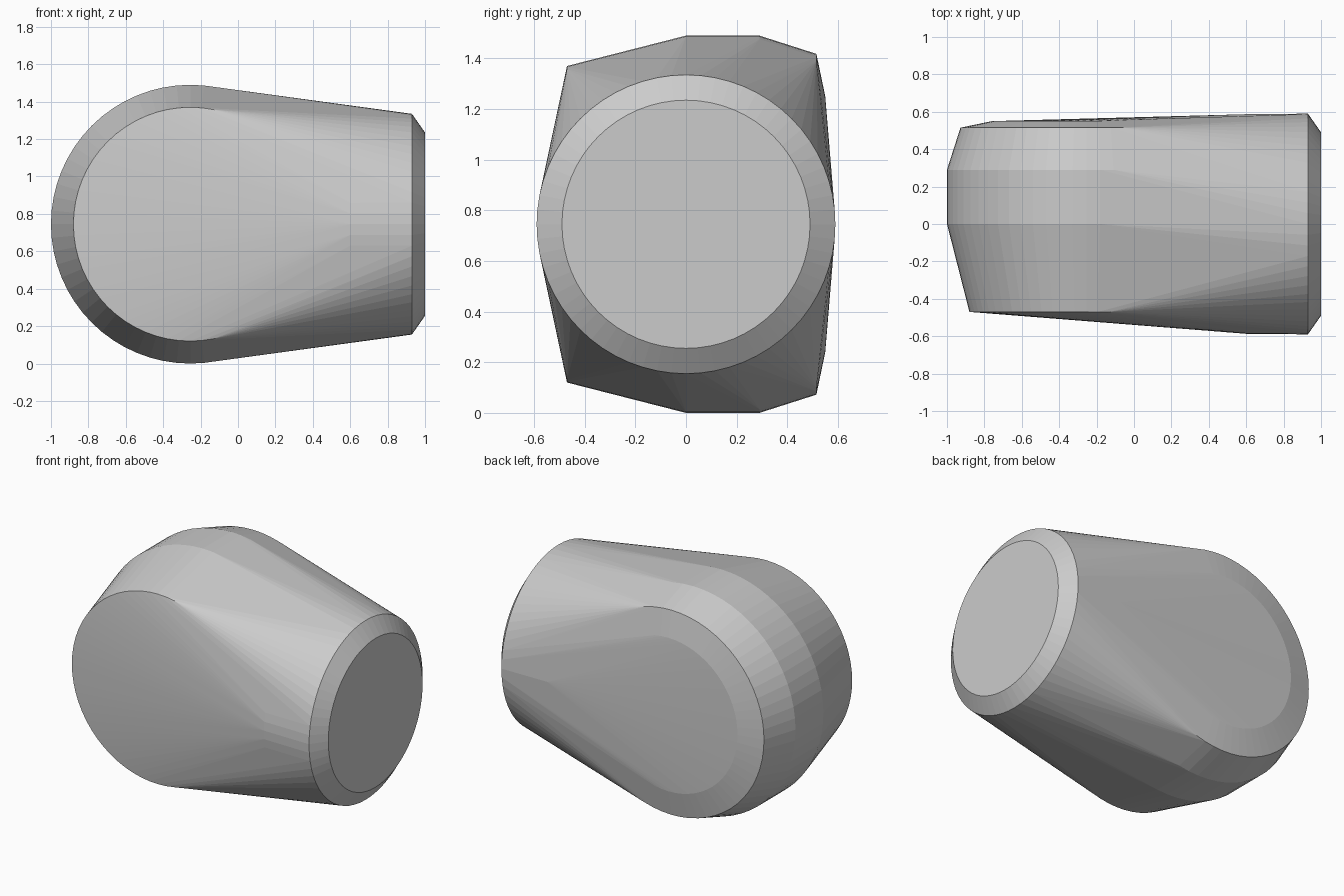
import bpy, bmesh
from math import sin, cos, tau

if "Cube" in bpy.data.objects:
    bpy.data.objects.remove(bpy.data.objects["Cube"])

SEG = 64
ZC = 0.745   # height of the shared centre line
XC = -0.255  # centre of the rounded end

bm = bmesh.new()


def ring(axis, offset, radius):
    """Circle of points facing along x or y."""
    for i in range(SEG):
        a = tau * i / SEG
        u, z = radius * cos(a), ZC + radius * sin(a)
        bm.verts.new((offset, u, z) if axis == 'x' else (XC + u, offset, z))


# Rounded end: stacked discs across the width
for y, r in ((-0.47, 0.625), (0, 0.745), (0.29, 0.745), (0.515, 0.673), (0.55, 0.505)):
    ring('y', y, r)

# Round neck with a bevelled end
for x, r in ((0.6, 0.587), (0.93, 0.59), (1.0, 0.49)):
    ring('x', x, r)

# Wrap both in one convex skin
res = bmesh.ops.convex_hull(bm, input=bm.verts[:])
inner = {g for g in res['geom_interior'] + res['geom_unused'] if isinstance(g, bmesh.types.BMVert)}
bmesh.ops.delete(bm, geom=list(inner), context='VERTS')
bmesh.ops.dissolve_limit(bm, angle_limit=0.004, verts=bm.verts[:], edges=bm.edges[:])
bmesh.ops.recalc_face_normals(bm, faces=bm.faces[:])

# Centre across x and y and stand on the ground
for k in range(3):
    vals = [v.co[k] for v in bm.verts]
    shift = min(vals) if k == 2 else (min(vals) + max(vals)) / 2
    for v in bm.verts:
        v.co[k] -= shift

mesh = bpy.data.meshes.new("housing")
bm.to_mesh(mesh)
bm.free()
bpy.context.collection.objects.link(bpy.data.objects.new("housing", mesh))
